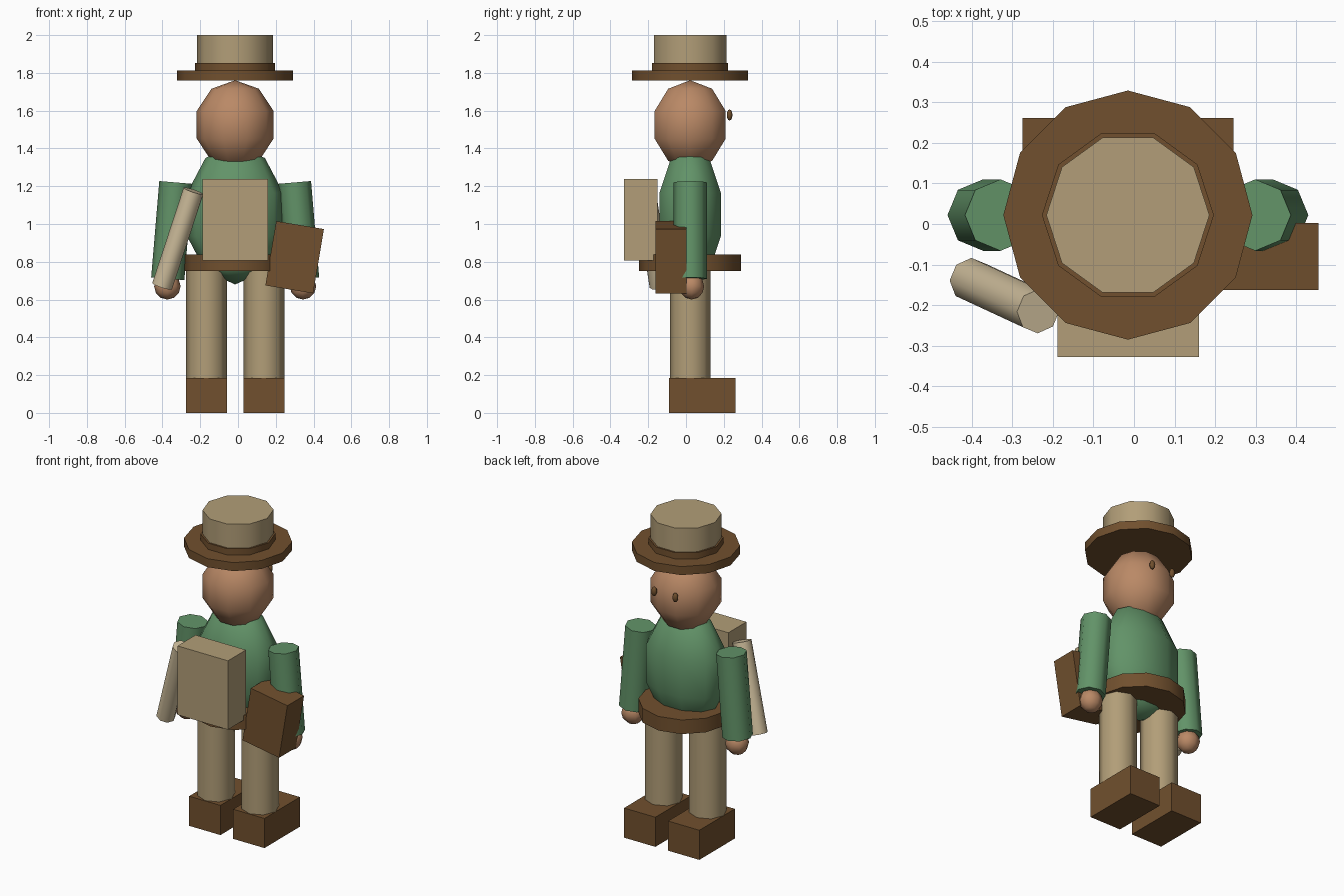
import bpy, bmesh, math
from mathutils import Vector, Matrix

if "Cube" in bpy.data.objects:
    bpy.data.objects.remove(bpy.data.objects["Cube"])

CX, CY = -0.015, 0.022   # body axis


def srgb(r, g, b):
    def lin(c):
        c /= 255
        return c / 12.92 if c < 0.04045 else ((c + 0.055) / 1.055) ** 2.4
    return (lin(r), lin(g), lin(b), 1)


def material(name, rgb):
    m = bpy.data.materials.new(name)
    m.diffuse_color = srgb(*rgb)
    m.use_nodes = True
    m.node_tree.nodes["Principled BSDF"].inputs["Base Color"].default_value = m.diffuse_color
    return m


BROWN = material("leather_brown", (113, 80, 46))
TAN = material("tan_cloth", (178, 158, 120))
GREEN = material("green_cloth", (98, 147, 104))
SKIN = material("skin", (186, 137, 102))
CREAM = material("cream_cloth", (208, 191, 157))


def finish(name, bm, mat, matrix):
    bmesh.ops.recalc_face_normals(bm, faces=bm.faces)
    me = bpy.data.meshes.new(name)
    bm.to_mesh(me)
    bm.free()
    me.materials.append(mat)
    ob = bpy.data.objects.new(name, me)
    bpy.context.collection.objects.link(ob)
    ob.matrix_world = matrix
    bpy.ops.object.select_all(action='DESELECT')
    bpy.context.view_layer.objects.active = ob
    ob.select_set(True)
    bpy.ops.object.shade_smooth_by_angle(angle=math.radians(55))
    return ob


def cylinder(name, a, b, radius, sides, mat):
    """Prism from point a to point b, with a corner on the x axis."""
    a, b = Vector(a), Vector(b)
    bm = bmesh.new()
    d = b - a
    rings = []
    for z in (-d.length / 2, d.length / 2):
        rings.append([bm.verts.new((radius * math.cos(math.tau * i / sides),
                                    radius * math.sin(math.tau * i / sides), z))
                      for i in range(sides)])
    for i in range(sides):
        j = (i + 1) % sides
        bm.faces.new((rings[0][i], rings[0][j], rings[1][j], rings[1][i]))
    bm.faces.new(rings[0])
    bm.faces.new(rings[1])
    rot = Vector((0, 0, 1)).rotation_difference(d).to_matrix().to_4x4()
    return finish(name, bm, mat, Matrix.Translation((a + b) / 2) @ rot)


def ellipsoid(name, center, radii, sides, rows, mat):
    """Low-poly ball with a corner on the x axis."""
    bm = bmesh.new()
    rx, ry, rz = radii
    top, bottom = bm.verts.new((0, 0, rz)), bm.verts.new((0, 0, -rz))
    rings = []
    for r in range(1, rows):
        p = math.pi * r / rows
        rings.append([bm.verts.new((rx * math.sin(p) * math.cos(math.tau * i / sides),
                                    ry * math.sin(p) * math.sin(math.tau * i / sides),
                                    rz * math.cos(p))) for i in range(sides)])
    for i in range(sides):
        j = (i + 1) % sides
        bm.faces.new((top, rings[0][i], rings[0][j]))
        bm.faces.new((bottom, rings[-1][j], rings[-1][i]))
        for u, v in zip(rings, rings[1:]):
            bm.faces.new((u[i], v[i], v[j], u[j]))
    return finish(name, bm, mat, Matrix.Translation(center))


def box(name, center, size, mat, tilt=0):
    bm = bmesh.new()
    bmesh.ops.create_cube(bm, size=1)
    bmesh.ops.scale(bm, vec=size, verts=bm.verts)
    return finish(name, bm, mat,
                  Matrix.Translation(center) @ Matrix.Rotation(math.radians(tilt), 4, 'Y'))


# Hat
cylinder("hat_brim", (CX, CY, 1.76), (CX, CY, 1.813), 0.307, 12, BROWN)
cylinder("hat_band", (CX, CY, 1.80), (CX, CY, 1.852), 0.212, 10, BROWN)
cylinder("hat_crown", (CX, CY, 1.81), (CX, CY, 2.0), 0.201, 10, TAN)

# Head and torso
ellipsoid("head", (CX, CY, 1.525), (0.214, 0.208, 0.236), 10, 5, SKIN)
ellipsoid("torso", (CX, CY, 1.05), (0.268, 0.18, 0.37), 10, 5, GREEN)
cylinder("belt", (CX, CY, 0.75), (CX, CY, 0.838), 0.27, 12, BROWN)

# Paired parts
for side, s in (("left", -1), ("right", 1)):
    ellipsoid(side + "_eye", (CX + s * 0.073, 0.231, 1.577), (0.018, 0.015, 0.029), 8, 6, BROWN)
    cylinder(side + "_sleeve", (CX + s * 0.357, CY, 0.71), (CX + s * 0.314, CY, 1.22),
             0.088, 8, GREEN)
    ellipsoid(side + "_hand", (CX + s * 0.359, CY + 0.008, 0.67), (0.07, 0.066, 0.07), 8, 6, SKIN)
    cylinder(side + "_leg", (CX + s * 0.152, CY, 0.17), (CX + s * 0.152, CY, 0.8),
             0.108, 8, TAN)
    box(side + "_shoe", (CX + s * 0.152, 0.086, 0.0925), (0.216, 0.35, 0.185), BROWN)

# Carried gear
box("backpack", (-0.014, -0.239, 1.023), (0.348, 0.178, 0.43), TAN)
box("satchel", (0.30, -0.08, 0.824), (0.256, 0.165, 0.345), BROWN, tilt=9.5)
cylinder("rolled_map", (-0.402, -0.138, 0.67), (-0.236, -0.215, 1.175), 0.055, 8, CREAM)
